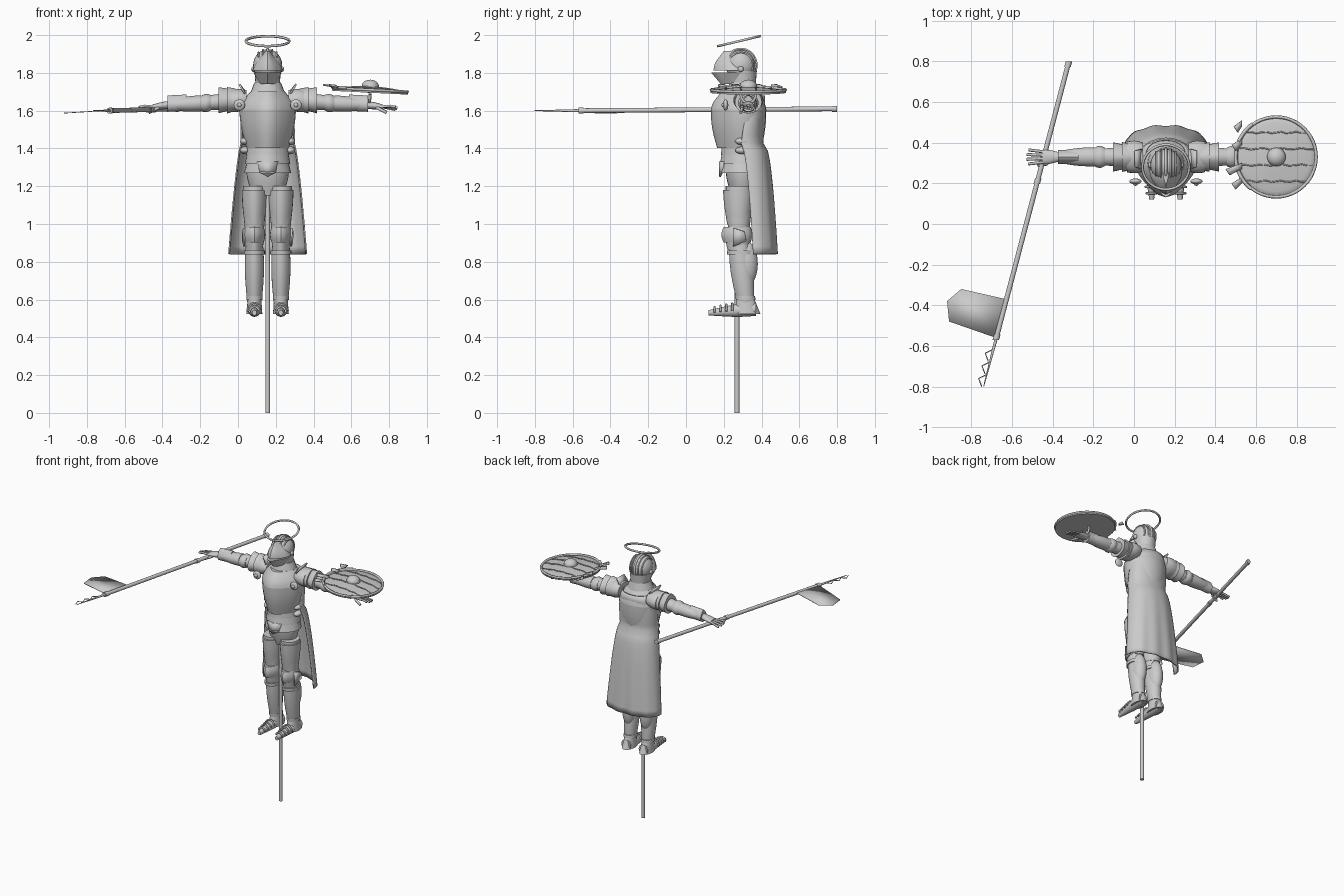
import bpy, bmesh
from math import sin, cos, pi, radians
from mathutils import Vector

if "Cube" in bpy.data.objects:
    bpy.data.objects.remove(bpy.data.objects["Cube"])

grey = bpy.data.materials.new("plain_grey")
grey.use_nodes = True
grey.diffuse_color = (.6, .6, .6, 1)
grey.node_tree.nodes["Principled BSDF"].inputs["Base Color"].default_value = grey.diffuse_color

# Landmarks; the body is modelled about its own centre line and then set beside the origin
X, Y, Z = Vector((1, 0, 0)), Vector((0, 1, 0)), Vector((0, 0, 1))
BODY = Vector((.157, 0, 0))
WORLD = Vector()
SHIELD = dict(origin=Vector((.7, .33, 1.71)), tilt=.05)
SHOULDER, ELBOW = Vector((.1, .33, 1.66)), Vector((.33, .33, 1.64))
WRIST, FINGERTIP = Vector((.53, .33, 1.63)), Vector((.69, .33, 1.61))
HIP, KNEE = Vector((.07, .28, 1.2)), Vector((.07, .28, .93))
ANKLE, HEEL, TOE = Vector((.07, .32, .56)), Vector((.07, .37, .55)), Vector((.07, .12, .53))
SKULL = Vector((0, .29, 1.84))
UPPER_ARM, FOREARM, HAND = (SHOULDER, ELBOW), (ELBOW, WRIST), (WRIST, FINGERTIP)
THIGH, SHIN, FOOT = (KNEE, HIP), (ANKLE, KNEE), (TOE, HEEL)
SPINE = Vector((0, .3, 1.15)), Vector((0, .3, 1.75))
FACE = Vector((0, .27, 1.74)), Vector((0, .24, 1.92))
STAFF = Vector((-.32, .8, 1.61)), Vector((-.68, -.57, 1.6))
SPEAR = STAFF[1], Vector((-.74, -.8, 1.6))


def place(ob, origin=BODY, mirror=False, tilt=0):
    bpy.context.collection.objects.link(ob)
    ob.data.materials.append(grey)
    ob.location = origin
    ob.rotation_euler.y = tilt
    if mirror:
        ob.modifiers.new("other_side", 'MIRROR')
    return ob


def finish(name, bm, **where):
    bmesh.ops.recalc_face_normals(bm, faces=bm.faces)
    mesh = bpy.data.meshes.new(name)
    bm.to_mesh(mesh)
    bm.free()
    ob = place(bpy.data.objects.new(name, mesh), **where)
    bpy.ops.object.select_all(action='DESELECT')
    ob.select_set(True)
    bpy.context.view_layer.objects.active = ob
    bpy.ops.object.shade_smooth_by_angle(angle=radians(40))
    return ob


def skin(bm, rows, closed):
    for low, high in zip(rows, rows[1:]):
        count = len(low)
        for i in range(count if closed else count - 1):
            j = (i + 1) % count
            bm.faces.new((low[i], low[j], high[j], high[i]))


def shell(name, bone, begin, end, size, end_size=None, swell=0, ridge=0, sides=24, **where):
    """Tapered closed shell over a stretch of a bone, with an optional swell and a pointed ridge."""
    along = bone[1] - bone[0]
    main = max(range(3), key=lambda i: abs(along[i]))
    u, v = ((Y, Z), (X, Z), (X, -Y))[main]
    first, last = (Vector(s if isinstance(s, tuple) else (s, s)) for s in (size, end_size or size))
    bm = bmesh.new()
    rows = []
    steps = 6 if swell else 1
    for k in range(steps + 1):
        t = k / steps
        a, b = first.lerp(last, t) * (1 + swell * sin(pi * t))
        middle = bone[0] + along * (begin + (end - begin) * t)
        row = []
        for i in range(sides):
            c, s = cos(2 * pi * i / sides), sin(2 * pi * i / sides)
            row.append(bm.verts.new(middle + u * a * c + v * b * (s + ridge * max(0, s) ** 6)))
        rows.append(row)
    skin(bm, rows, True)
    bm.faces.new(rows[0])
    bm.faces.new(rows[-1])
    return finish(name, bm, **where)


def ball(name, centre, size, **where):
    bm = bmesh.new()
    bmesh.ops.create_uvsphere(bm, u_segments=24, v_segments=12, radius=1)
    bmesh.ops.scale(bm, vec=size, verts=bm.verts)
    bmesh.ops.translate(bm, vec=centre, verts=bm.verts)
    return finish(name, bm, **where)


def thicken(ob, depth):
    mod = ob.modifiers.new("thickness", 'SOLIDIFY')
    mod.thickness, mod.offset = depth, 0


def plate(name, points, depth=.01, **where):
    bm = bmesh.new()
    bm.faces.new([bm.verts.new(p) for p in points])
    thicken(finish(name, bm, **where), depth)


def wire(name, points, radius, closed=False, **where):
    curve = bpy.data.curves.new(name, 'CURVE')
    curve.dimensions = '3D'
    curve.bevel_depth, curve.bevel_resolution = radius, 1
    curve.use_fill_caps = True
    line = curve.splines.new('POLY')
    line.points.add(len(points) - 1)
    line.use_cyclic_u = closed
    for point, co in zip(line.points, points):
        point.co = (*co, 1)
    place(bpy.data.objects.new(name, curve), **where)


def arc(centre, u, v, begin=0, end=1, count=48):
    turns = [2 * pi * (begin + (end - begin) * i / count) for i in range(count)]
    return [centre + u * cos(t) + v * sin(t) for t in turns]


# Support pole and tilted halo
shell("support_pole", (Y * .27, Y * .27 + Z * 1.2), 0, 1, .0125)
wire("halo", arc(Vector((0, .28, 1.968)), X * .115, Y * .11 + Z * .026), .007, True)

# Helmet: skull, pointed two-part visor, crest ridges, collar
ball("helmet_skull", SKULL, (.077, .08, .085))
shell("neck", SPINE, .9, 1.1, (.06, .065), (.07, .075))
shell("lower_visor", FACE, 0, .35, (.045, .05), (.075, .075), ridge=.7)
shell("upper_visor", FACE, .4, .97, (.08, .08), (.012, .03), swell=.15, ridge=.4)
for k in range(-2, 3):
    across = k * .024
    shrink = (1 - (across / .08) ** 2) ** .5
    wire("crest_ridge", arc(SKULL + X * across, Y * .082 * shrink, Z * .086 * shrink, -.15, .4),
         .005 if k else .008)
ball("visor_pivot", SKULL + X * .075 - Z * .02, (.012, .015, .015), mirror=True)
shell("collar", SPINE, .87, 1, (.1, .09), (.07, .07))

# Torso: hips, overlapping waist plates, ridged breastplate
shell("hips", SPINE, 0, .32, (.08, .06), (.11, .09), swell=.15)
for k in range(3):
    low = .2 + k * .08
    shell("waist_plate", SPINE, low, low + .1, (.125 - k * .005, .11 - k * .005), (.11, .095), ridge=.15)
shell("breastplate", SPINE, .42, .76, (.112, .1), (.15, .125), swell=.06, ridge=.35)
shell("upper_chest", SPINE, .76, .92, (.15, .125), (.09, .08), swell=.08, ridge=.35)
plate("front_tasset", [(0, .18, 1.33), (.055, .2, 1.33), (.04, .19, 1.27), (0, .18, 1.25)], mirror=True)
for low in (.4, .48):
    ball("side_buckle", SPINE[0].lerp(SPINE[1], low) + X * .12, (.026, .04, .02), mirror=True)

# Shoulder: overlapping plates with flared outer edges and a round guard
shell("shoulder_plate", UPPER_ARM, .05, .4, (.07, .05), (.075, .06), swell=.1, mirror=True)
shell("shoulder_lame", UPPER_ARM, .3, .5, (.065, .055), (.073, .065), ridge=.15, mirror=True)
shell("shoulder_edge", UPPER_ARM, .45, .7, (.06, .05), (.072, .06), ridge=.3, mirror=True)
plate("shoulder_crest", [SHOULDER + Vector(p) for p in
      ((.02, -.06, .03), (.02, .04, .04), (.05, .03, .08), (.05, -.05, .08))], mirror=True)
guard = Vector((.15, .21, 1.63))
ball("armpit_guard", guard, (.03, .014, .03), mirror=True)
ball("armpit_stud", guard - Y * .012, (.012, .01, .012), mirror=True)

# Arm: sleeve, elbow guard, tapered forearm plate, cuff
shell("sleeve", UPPER_ARM, .4, 1.2, (.05, .045), (.036, .036), mirror=True)
shell("elbow_guard", UPPER_ARM, .87, 1.1, (.045, .04), swell=.2, mirror=True)
shell("forearm_plate", FOREARM, .12, 1, (.046, .042), (.028, .024), swell=.15, mirror=True)
shell("wrist_cuff", FOREARM, .5, 1, (.036, .036), (.034, .036), ridge=.4, mirror=True)

# Hand: palm, fingers and a lowered thumb
shell("palm", HAND, 0, .5, (.024, .02), (.034, .012), swell=.15, mirror=True)
for k in range(4):
    spread = Y * (k - 1.5)
    droop = Z * k * .005
    reach = X * abs(k - 1.4) * .009
    wire("finger", [HAND[0].lerp(HAND[1], .45) + spread * .017,
                    HAND[0].lerp(HAND[1], .75) + spread * .021 - droop + Z * .01,
                    HAND[1] + spread * .023 - droop - reach + Z * .01], .0075, mirror=True)
wire("thumb", [WRIST + X * .02, WRIST + Vector((.06, -.035, -.02)), WRIST + Vector((.1, -.04, -.04))],
     .009, mirror=True)

# Leg: thigh with plate, knee guard with side wing, greave with bands
shell("thigh", THIGH, 0, 1, (.046, .05), (.06, .07), swell=.1, mirror=True)
shell("thigh_plate", THIGH, .25, .93, (.052, .055), (.067, .075), swell=.05, ridge=.12, mirror=True)
shell("knee_lame", THIGH, -.25, .05, (.044, .05), (.052, .065), ridge=.2, mirror=True)
shell("knee_guard", THIGH, -.1, .2, (.05, .062), swell=.15, ridge=.3, mirror=True)
plate("knee_wing", [KNEE + Vector(p) for p in
      ((.055, -.03, .05), (.062, .03, .03), (.06, .04, -.02), (.054, -.03, -.05))], mirror=True)
shell("greave", SHIN, .05, .95, (.037, .042), (.044, .05), swell=.25, ridge=.1, mirror=True)
ball("calf", ANKLE.lerp(KNEE, .62) + Y * .025, (.048, .06, .12), mirror=True)
for low, size in ((.1, (.043, .052)), (.75, (.055, .072))):
    shell("greave_band", SHIN, low, low + .06, size, mirror=True)

# Shoe: pointed sole, instep and overlapping lames
shell("shoe", FOOT, 0, 1, (.012, .014), (.036, .036), swell=.25, mirror=True)
shell("instep", SHIN, -.1, .12, (.042, .07), (.036, .046), mirror=True)
for k in range(1, 5):
    t = k / 8
    wire("shoe_lame", arc(TOE.lerp(HEEL, t), X * (.022 + .03 * t), Z * (.025 + .03 * t), 0, .5, 12),
         .006, mirror=True)

# Cape: open half shell, gathered at the waist and falling in soft folds
waist, hem, top = 1.42, .84, 1.68
bm = bmesh.new()
rows = []
for k in range(21):
    z = hem + (top - hem) * k / 20
    fall = max(0, (waist - z) / (waist - hem))
    rise = max(0, (z - waist) / (top - waist))
    wide = .14 + .065 * fall ** .7 - .04 * rise ** 4
    front = .29 + .065 * fall ** .5 + .04 * rise
    back = .405 + .077 * fall ** .4 + .01 * rise
    row = []
    for i in range(41):
        turn = pi * i / 40
        depth = (back - front) * sin(turn) ** .75 * (1 + .03 * fall * sin(11 * turn))
        row.append(bm.verts.new((wide * cos(turn), front + depth, z)))
    rows.append(row)
skin(bm, rows, False)
thicken(finish("cape", bm), .008)

# Shield: rim, low dome, boss, plank seams, splintered edge, grip
PLANK = Z * -.015, Z * .015
shell("shield_disc", PLANK, 0, .4, .2, sides=48, **SHIELD)
shell("shield_dome", PLANK, .3, 1, .19, .04, swell=.25, sides=48, **SHIELD)
wire("shield_rim", arc(WORLD, X * .197, Y * .197), .008, True, **SHIELD)
ball("shield_boss", Z * .018, (.046, .046, .036), **SHIELD)
for k in range(4):
    across = (k - 1.5) * .08
    half = (.19 ** 2 - across ** 2) ** .5
    seam = []
    for i in range(-6, 7):
        x = half * i / 6
        seam.append((x, across + .004 * sin(2 * i), .017 - .5 * (x * x + across * across)))
    wire("plank_seam", seam, .0035, **SHIELD)
for y, reach in ((.15, .02), (.06, .03), (-.06, .06), (-.13, .03)):
    corner = Vector((-.17, y, .005))
    plate("shield_splinter", [corner, corner + Y * .03, corner + Vector((-reach, 0, .01)) - X * .02,
                              corner + Vector((-reach, -.03, .01))], **SHIELD)
wire("shield_edge_bar", arc(Z * .005, X * .2, Y * .2, .35, .65), .009, **SHIELD)
wire("shield_grip", arc(-Z * .02, Y * .04, -Z * .05, 0, .5), .008, **SHIELD)

# Banner staff: shaft, collars, barbed point, flag
shell("staff", STAFF, 0, 1, .0125, origin=WORLD)
for low in (0, .34, .42, .98):
    shell("staff_collar", STAFF, low, low + .02, .016, origin=WORLD)
shell("staff_point", SPEAR, 0, 1, .008, .002, origin=WORLD)
for k in range(3):
    base = SPEAR[0].lerp(SPEAR[1], .2 + k * .27)
    wire("barb", [base, base - Vector((.04, .02, 0)), base - Vector((.025, .06, 0))], .003, origin=WORLD)
outline = ((-.63, -.37), (-.85, -.32), (-.92, -.38), (-.91, -.48), (-.68, -.56))
plate("flag", [(x, y, 1.645 + x * .063) for x, y in outline], .004, origin=WORLD)
